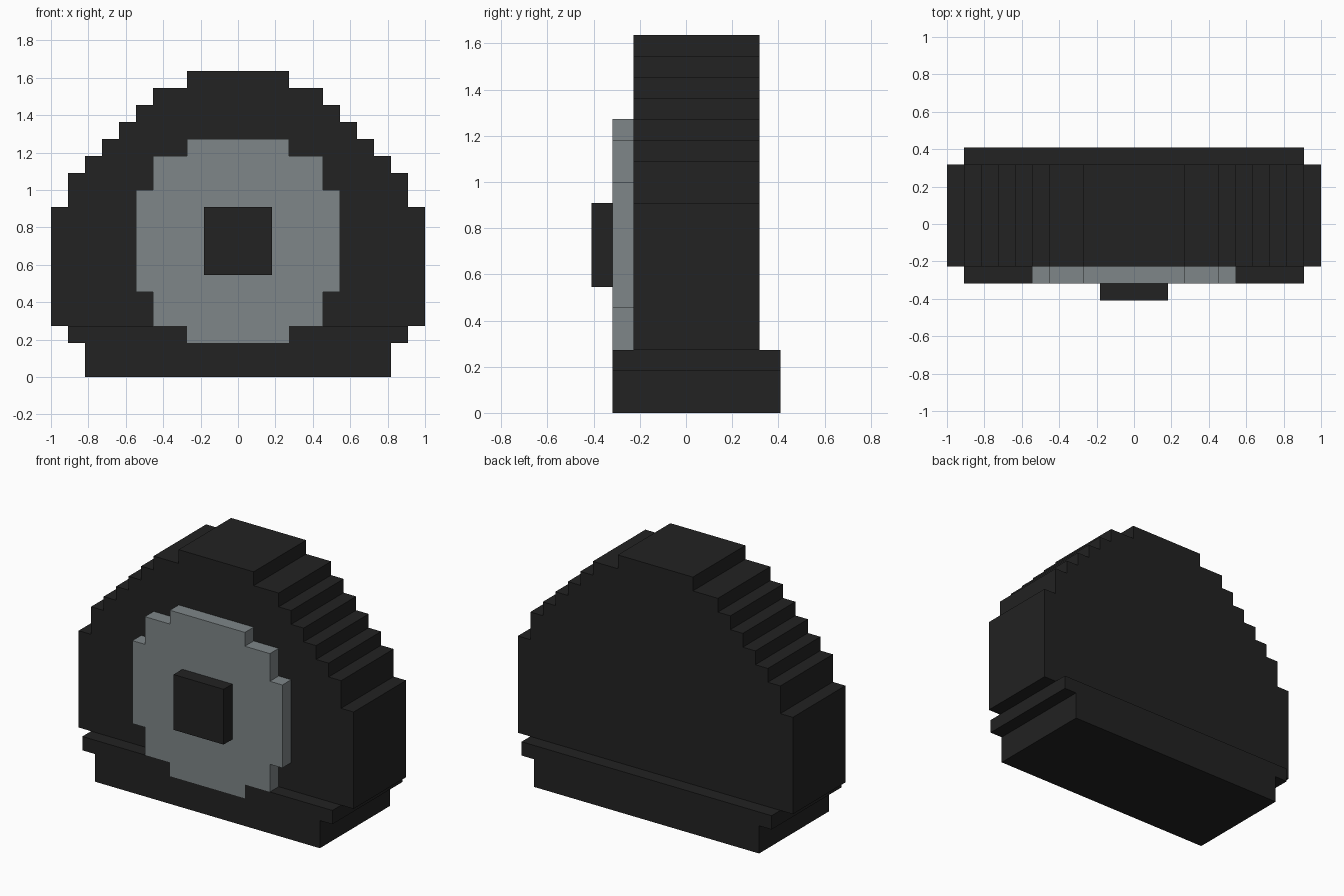
import bpy, bmesh

if "Cube" in bpy.data.objects:
    bpy.data.objects.remove(bpy.data.objects["Cube"])

U = 1 / 11  # one block unit


def material(name, rgb):
    m = bpy.data.materials.new(name)
    m.diffuse_color = (*rgb, 1)
    m.use_nodes = True
    m.node_tree.nodes["Principled BSDF"].inputs["Base Color"].default_value = m.diffuse_color
    return m


BLACK = material("charcoal", (0.016, 0.016, 0.016))
GREY = material("steel_grey", (0.209, 0.238, 0.246))


def extrude(name, outline, y0, y1, mat):
    """Extrude a closed (x, z) outline in block units from y0 to y1."""
    bm = bmesh.new()
    face = bm.faces.new([bm.verts.new((x * U, y0 * U, z * U)) for x, z in outline])
    new = bmesh.ops.extrude_face_region(bm, geom=[face])["geom"]
    bmesh.ops.translate(bm, vec=(0, (y1 - y0) * U, 0),
                        verts=[g for g in new if isinstance(g, bmesh.types.BMVert)])
    bmesh.ops.recalc_face_normals(bm, faces=bm.faces)
    me = bpy.data.meshes.new(name)
    bm.to_mesh(me)
    bm.free()
    me.materials.append(mat)
    ob = bpy.data.objects.new(name, me)
    bpy.context.collection.objects.link(ob)
    return ob


def stepped(z, steps):
    """Symmetric stepped outline: start height, then (half width, top height)."""
    right = []
    for half, top in steps:
        right += [(half, z), (half, top)]
        z = top
    return right + [(-x, h) for x, h in reversed(right)]


# Stepped arch body
extrude("body", stepped(3, [(11, 10), (10, 12), (9, 13), (8, 14), (7, 15),
                            (6, 16), (5, 17), (3, 18)]), -2.5, 3.5, BLACK)

# Plinth, with a front lip notched to receive the dial
base = stepped(0, [(9, 2), (10, 3)])
extrude("base", base, -2.5, 4.5, BLACK)
notch = [(3, 3), (3, 2), (-3, 2), (-3, 3)]
extrude("base_front_lip", base[:4] + notch + base[4:], -3.5, -2.5, BLACK)

# Round dial and its centre knob
extrude("dial", stepped(2, [(3, 3), (5, 5), (6, 11), (5, 13), (3, 14)]),
        -3.5, -2.5, GREY)
extrude("knob", stepped(6, [(2, 10)]), -4.5, -3.5, BLACK)
